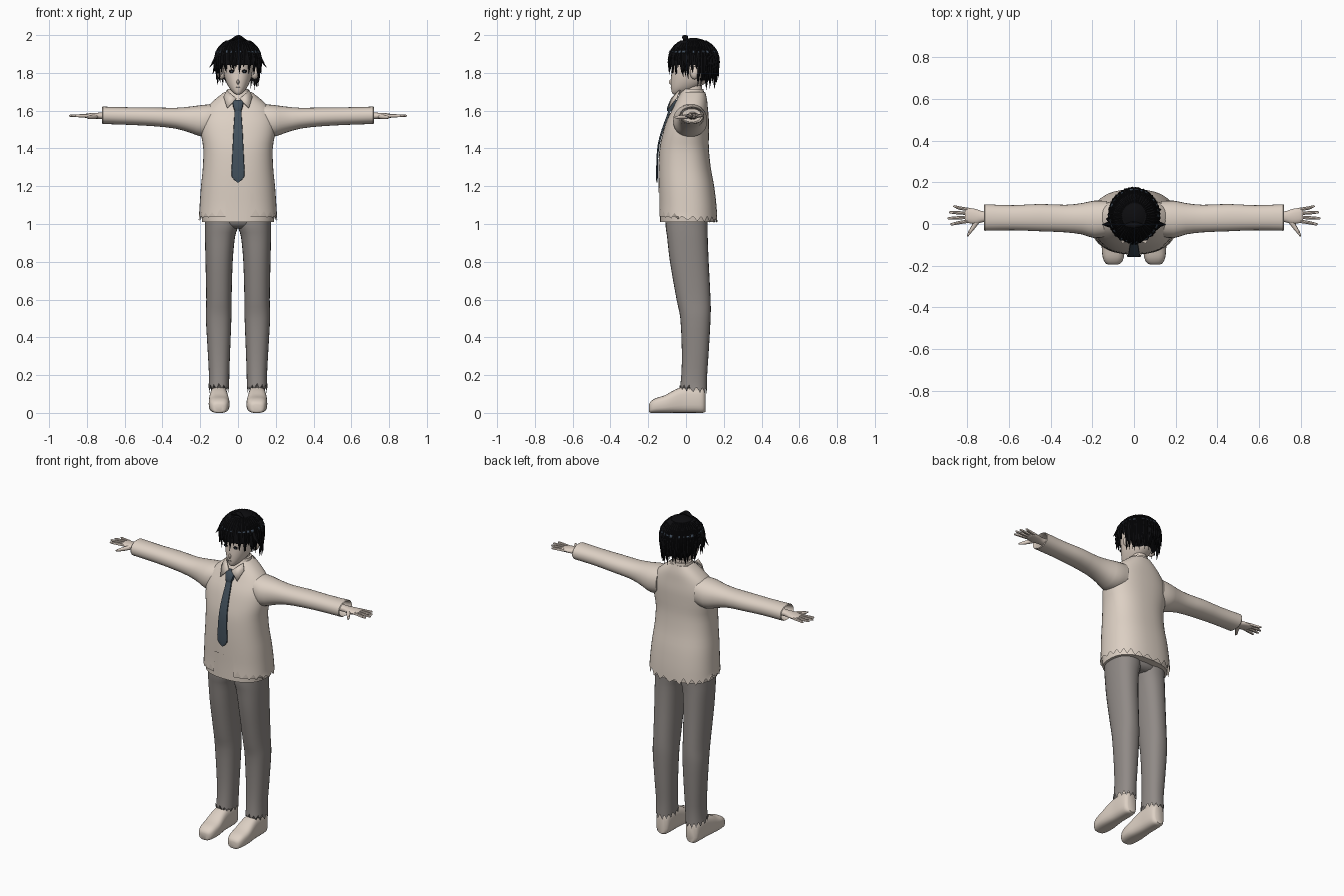
import bpy, bmesh, math, random
from mathutils import Vector

random.seed(4)
cube = bpy.data.objects.get("Cube")
if cube:
    bpy.data.objects.remove(cube)


def material(name, rgb):
    m = bpy.data.materials.new(name)
    m.use_nodes = True
    m.diffuse_color = (*rgb, 1)
    m.node_tree.nodes["Principled BSDF"].inputs["Base Color"].default_value = (*rgb, 1)
    return m


CLOTH = material("warm_beige_cloth", (0.72, 0.63, 0.55))
SKIN = material("pale_skin", (0.72, 0.62, 0.54))
GREY = material("grey_trousers", (0.28, 0.255, 0.24))
TIE = material("slate_blue", (0.055, 0.08, 0.105))
HAIR = material("black_hair", (0.004, 0.004, 0.005))
SHINE = material("hair_shine", (0.06, 0.085, 0.12))


def finish(name, bm, mat, mirror=False, angle=40):
    bmesh.ops.recalc_face_normals(bm, faces=bm.faces)
    me = bpy.data.meshes.new(name)
    bm.to_mesh(me)
    bm.free()
    me.materials.append(mat)
    me.shade_smooth()
    me.set_sharp_from_angle(angle=math.radians(angle))
    ob = bpy.data.objects.new(name, me)
    bpy.context.collection.objects.link(ob)
    if mirror:
        ob.modifiers.new("Mirror", "MIRROR").use_clip = False
    return ob


def smooth_rings(rings, steps):
    """Catmull-Rom interpolation between cross-sections."""
    out = []
    for i in range(len(rings) - 1):
        p0, p1 = rings[max(i - 1, 0)], rings[i]
        p2, p3 = rings[i + 1], rings[min(i + 2, len(rings) - 1)]
        for s in range(steps):
            t = s / steps
            out.append([b + 0.5 * t * (c - a + t * (2 * a - 5 * b + 4 * c - d + t * (3 * (b - c) + d - a)))
                        for a, b, c, d in zip(p0, p1, p2, p3)])
    return out + [list(rings[-1])]


def loft(name, axis, rings, mat, n=24, power=2.2, steps=3, mirror=False,
         grow=0, jag=0, drop=0, opening=None):
    """Skin rings given as (position, a_min, a_max, b_min, b_max) along an axis."""
    bm = bmesh.new()
    rows = []
    for j, (t, a0, a1, b0, b1) in enumerate(smooth_rings(rings, steps)):
        row = []
        for i in range(n):
            c, s = math.cos(math.tau * i / n), math.sin(math.tau * i / n)
            e = 2 / power
            a = (a0 + a1) / 2 + ((a1 - a0) / 2 + grow) * math.copysign(abs(c) ** e, c)
            b = (b0 + b1) / 2 + ((b1 - b0) / 2 + grow) * math.copysign(abs(s) ** e, s)
            h = t
            if j == 0 and jag:      # torn zigzag hem, lower at the back
                h += (jag if i % 2 else 0) * random.uniform(0.6, 1.1) - drop * s
            row.append(bm.verts.new({"x": (h, a, b), "y": (a, h, b), "z": (a, b, h)}[axis]))
        rows.append(row)
    for r, q in zip(rows, rows[1:]):
        for i in range(n):
            k = (i + 1) % n
            bm.faces.new((r[i], r[k], q[k], q[i]))
    if not jag:
        bm.faces.new(rows[0])
        bm.faces.new(rows[-1])
    if opening:
        w, top = opening
        gone = [f for f in bm.faces for c in [f.calc_center_median()]
                if abs(c.x) < w and c.y < 0 and c.z < top]
        bmesh.ops.delete(bm, geom=gone, context="FACES")
    return finish(name, bm, mat, mirror)


def ellipsoid(name, centre, radii, mat, mirror=False, cut=None):
    bm = bmesh.new()
    bmesh.ops.create_uvsphere(bm, u_segments=32, v_segments=20, radius=1)
    for v in bm.verts:
        v.co = Vector(r * c for r, c in zip(radii, v.co)) + Vector(centre)
    if cut:
        bmesh.ops.delete(bm, geom=[f for f in bm.faces if cut(f.calc_center_median())], context="FACES")
    return finish(name, bm, mat, mirror)


def plate(name, points, mat, mirror=False, thick=0.006):
    bm = bmesh.new()
    bm.faces.new([bm.verts.new(p) for p in points])
    ob = finish(name, bm, mat, mirror)
    ob.modifiers.new("Solidify", "SOLIDIFY").thickness = thick
    return ob


# Torso: closed inner body and a loose outer jacket with a torn hem
torso = [(1.01, -.19, .19, -.138, .155), (1.1, -.197, .197, -.138, .155), (1.2, -.19, .19, -.14, .143),
         (1.3, -.18, .18, -.14, .125), (1.4, -.178, .178, -.134, .115), (1.48, -.19, .19, -.117, .115),
         (1.55, -.19, .19, -.095, .115), (1.61, -.165, .165, -.065, .11), (1.66, -.115, .115, -.04, .105),
         (1.7, -.065, .065, -.015, .095)]
loft("shirt_body", "z", torso, CLOTH, 48, 2.4)
coat = [(1.02, -.202, .202, -.14, .16)] + torso[1:]
loft("jacket", "z", coat, CLOTH, 48, 2.4, grow=.006, jag=.04, drop=.02, opening=(.065, 1.18))

# Sleeves, with the cuff turned inward
loft("sleeves", "x", [(.13, -.06, .11, 1.47, 1.635), (.19, -.068, .112, 1.462, 1.63), (.25, -.05, .1, 1.482, 1.622),
                      (.33, -.04, .092, 1.505, 1.615), (.45, -.035, .096, 1.518, 1.617),
                      (.58, -.03, .09, 1.525, 1.618), (.7, -.032, .094, 1.529, 1.621),
                      (.716, -.032, .094, 1.53, 1.621), (.716, -.026, .088, 1.536, 1.615),
                      (.66, -.02, .08, 1.54, 1.61)], CLOTH, 28, steps=2, mirror=True)

# Hands
loft("palms", "x", [(.66, .01, .06, 1.553, 1.593), (.72, .01, .06, 1.555, 1.59), (.76, .0, .072, 1.557, 1.588),
                    (.80, .006, .078, 1.56, 1.585), (.812, .012, .073, 1.564, 1.58)], SKIN, 16, mirror=True)
for i, (name, tip) in enumerate([("index", .882), ("middle", .895), ("ring", .888), ("little", .868)]):
    y, spread = .014 + .0185 * i, .005 * (i - 1.5)
    loft(name + "_fingers", "x", [(.79, y - .008, y + .008, 1.564, 1.582),
                                  (.84, y + spread - .008, y + spread + .008, 1.565, 1.581),
                                  (tip - .008, y + 2 * spread - .006, y + 2 * spread + .006, 1.567, 1.579),
                                  (tip, y + 2 * spread - .002, y + 2 * spread + .002, 1.571, 1.575)],
         SKIN, 8, steps=2, mirror=True)
loft("thumbs", "y", [(.03, .725, .765, 1.558, 1.584), (-.005, .75, .778, 1.556, 1.58),
                     (-.04, .779, .797, 1.556, 1.574), (-.06, .796, .802, 1.561, 1.568)], SKIN, 10, mirror=True)

# Trousers with torn cuffs, and shoes
loft("trouser_legs", "z", [(.11, .047, .157, -.035, .112), (.2, .046, .154, -.025, .112), (.32, .042, .16, -.022, .12),
                           (.5, .035, .17, -.03, .13), (.6, .034, .168, -.05, .13), (.8, .028, .172, -.085, .12),
                           (.93, .016, .175, -.1, .115), (.99, .0, .175, -.108, .115), (1.08, .0, .175, -.11, .115)],
     GREY, 28, 2.3, mirror=True, jag=.04, drop=.01)
loft("trouser_hips", "z", [(.975, -.1, .1, -.06, .08), (1.0, -.15, .15, -.1, .11), (1.08, -.17, .17, -.11, .115)], GREY)
loft("ankles", "z", [(.08, .062, .142, -.01, .095), (.2, .062, .142, -.005, .09)], CLOTH, mirror=True)
loft("shoes", "y", [(-.195, .08, .122, .006, .045), (-.187, .062, .138, .0, .06), (-.16, .049, .15, .0, .078),
                    (-.11, .045, .155, .0, .094), (-.06, .05, .153, .0, .122), (-.01, .054, .149, .0, .14),
                    (.05, .055, .148, .0, .14), (.088, .06, .143, .0, .135), (.102, .075, .128, .006, .12)],
     CLOTH, 24, 2.9, mirror=True)

# Collar and tie
loft("collar_band", "z", [(1.64, -.085, .085, -.06, .1), (1.69, -.062, .062, -.032, .096),
                          (1.715, -.056, .056, -.018, .092)], CLOTH)
plate("collar_wings", [(.008, -.075, 1.662), (.058, -.03, 1.706), (.075, -.045, 1.67), (.056, -.088, 1.612)],
      CLOTH, True)
loft("tie_blade", "z", [(1.22, -.003, .003, -.157, -.151), (1.252, -.034, .034, -.158, -.149),
                        (1.33, -.032, .032, -.157, -.148), (1.42, -.028, .028, -.15, -.14),
                        (1.5, -.024, .024, -.129, -.118), (1.56, -.02, .02, -.107, -.095),
                        (1.615, -.017, .017, -.088, -.075)], TIE, 12, 5, 2)
loft("tie_knot", "z", [(1.598, -.018, .018, -.1, -.07), (1.62, -.025, .025, -.099, -.06),
                       (1.652, -.031, .031, -.085, -.04), (1.657, -.027, .027, -.08, -.04)], TIE, 12, 3.5, 2)

# Head, neck and face
loft("neck", "z", [(1.64, -.045, .045, -.015, .085), (1.76, -.042, .042, -.01, .085)], SKIN)
loft("head", "z", [(1.686, -.01, .01, -.066, -.035), (1.695, -.024, .024, -.074, .0), (1.72, -.046, .046, -.079, .06),
                   (1.76, -.066, .066, -.08, .12), (1.81, -.077, .077, -.077, .14), (1.88, -.08, .08, -.075, .145),
                   (1.94, -.06, .06, -.04, .12), (1.96, -.02, .02, .0, .08)], SKIN, 32)
ellipsoid("nose", (0, -.079, 1.752), (.007, .012, .014), SKIN)
ellipsoid("ears", (.088, .045, 1.8), (.022, .024, .034), SKIN, True)
ellipsoid("eyes", (.034, -.0715, 1.808), (.014, .005, .009), HAIR, True)
ellipsoid("irises", (.034, -.0745, 1.806), (.005, .004, .006), SHINE, True)
plate("mouth", [(-.011, -.0815, 1.722), (.011, -.0815, 1.722), (.011, -.0815, 1.7245), (-.011, -.0815, 1.7245)],
      GREY, thick=.003)

# Hair: a cap under layered pointed locks
MID, RX, RY, RZ, YC = 1.86, .12, .13, .125, .04


def on_hair(angle, z, scale=1):
    d = z - MID
    f = math.sqrt(max(0, 1 - (d / RZ) ** 2)) if d > 0 else 1 + d
    return Vector((RX * f * scale * math.cos(angle), YC + RY * f * scale * math.sin(angle), z))


ellipsoid("hair_cap", (0, YC, MID), (RX, RY, RZ), HAIR,
          cut=lambda c: (c.y < .075 and c.z < 1.845) or c.z < 1.76)


def add_lock(bm, angle, top, tip, width, flare=0, sweep=0):
    """A tapering blade that follows the head and ends in a point."""
    steps, rows = 7, []
    for k in range(steps):
        t = k / steps
        z = top + (tip - top) * t ** 1.3
        a = angle + sweep * t * t
        p = on_hair(a, z, 1.0 + flare * t ** 3)
        out = Vector((math.cos(a), math.sin(a), 0))
        side = Vector((-out.y, out.x, 0)) * width * min(1, .45 + 2 * t) * (1 - t ** 3)
        rows.append([bm.verts.new(q) for q in (p - side, p + out * .01 * (1 - t * t), p + side, p - out * .008)])
    end = bm.verts.new(on_hair(angle + sweep, tip, 1 + flare))
    for r, q in zip(rows, rows[1:]):
        for i in range(4):
            bm.faces.new((r[i], r[(i + 1) % 4], q[(i + 1) % 4], q[i]))
    for i in range(4):
        bm.faces.new((rows[-1][i], rows[-1][(i + 1) % 4], end))
    bm.faces.new(rows[0])


bm = bmesh.new()
COUNT = 44
for i in range(COUNT):
    a = math.tau * i / COUNT
    front = -math.sin(a)
    if front > .7:
        tip = random.uniform(1.785, 1.83)
    elif front > .25:
        tip = random.uniform(1.745, 1.795)
    elif front > -.15:
        tip = random.uniform(1.785, 1.82)
    else:
        tip = random.uniform(1.705, 1.75)
    add_lock(bm, a, 1.972, tip, random.uniform(.013, .02), random.uniform(0, .09), random.uniform(-.15, .15))
    if front < .7:
        add_lock(bm, a + .07, 1.94, tip + random.uniform(.02, .06), .016, random.uniform(.02, .14))
for a, sweep in ((-.35, .1), (math.pi + .35, -.1)):     # outward flicks at the temples
    add_lock(bm, a, 1.93, 1.825, .018, .38, sweep)
    add_lock(bm, a - .15, 1.92, 1.79, .016, .22, sweep)
finish("hair_locks", bm, HAIR, angle=30)
loft("crown_tuft", "x", [(-.04, -.012, .0, 1.968, 1.976), (-.015, -.02, .01, 1.975, 1.995),
                         (.01, -.02, .01, 1.978, 2.0), (.042, -.012, .0, 1.97, 1.978)], HAIR, 10)

# Broken band of shine around the hair
bm = bmesh.new()
for i in range(30):
    if i % 5 == 4:
        continue
    a, h = math.tau * i / 30, random.uniform(.003, .008)
    w = random.uniform(.03, .075)
    corners = [on_hair(a + s * w, 1.912 + v * h, 1.085) for s, v in ((-1, -1), (1, -1), (1, 1), (-1, 1))]
    bm.faces.new([bm.verts.new(p) for p in corners])
finish("hair_shine_band", bm, SHINE).modifiers.new("Solidify", "SOLIDIFY").thickness = .003
